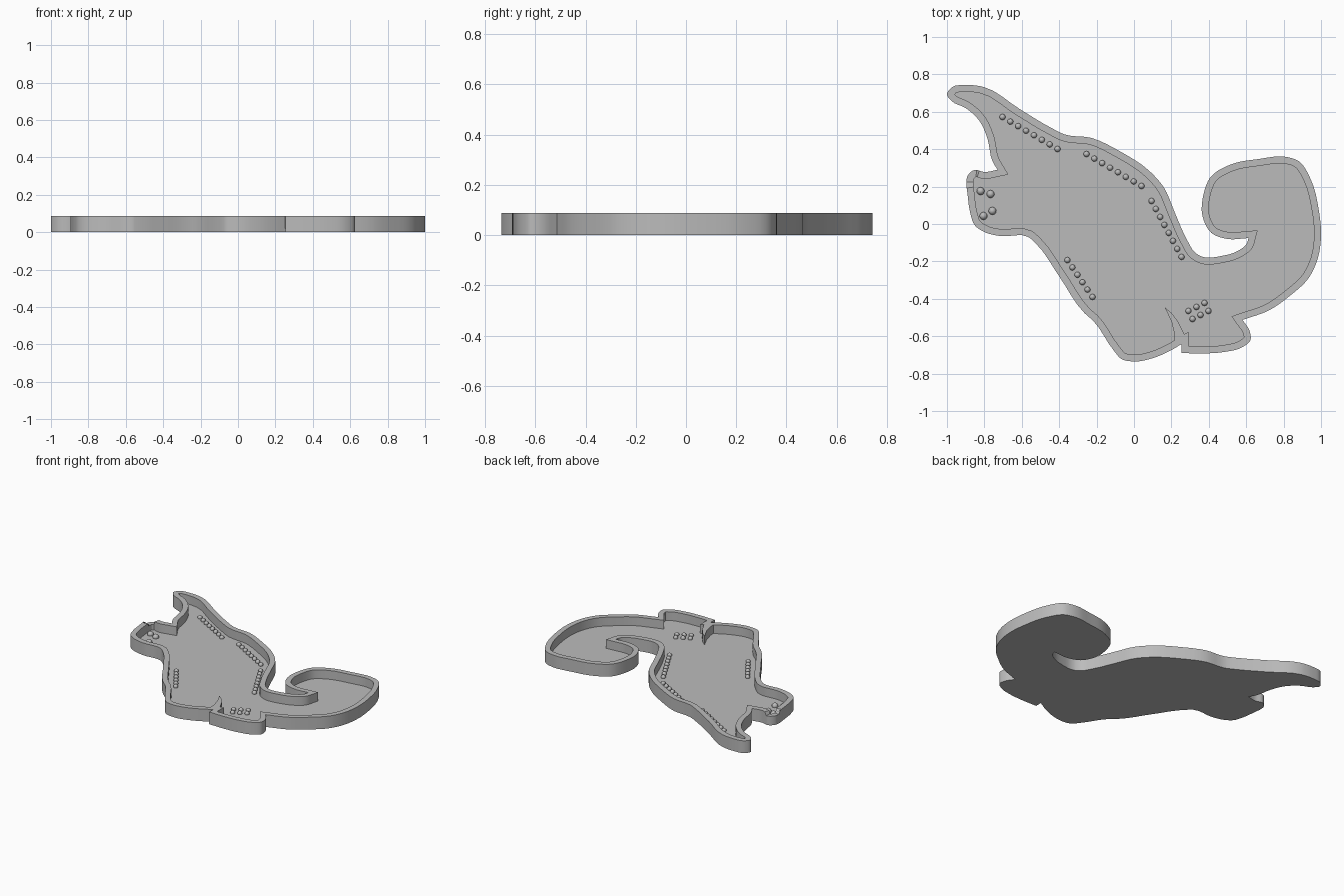
import bpy, bmesh, math
from mathutils import Vector
from mathutils.geometry import intersect_point_line

if "Cube" in bpy.data.objects:
    bpy.data.objects.remove(bpy.data.objects["Cube"])

HEIGHT, FLOOR, WALL = 0.088, 0.025, 0.037

grey = bpy.data.materials.new("plain grey")
grey.diffuse_color = (0.5, 0.5, 0.5, 1)
grey.use_nodes = True
grey.node_tree.nodes["Principled BSDF"].inputs["Base Color"].default_value = grey.diffuse_color

# Outline, clockwise; each run is smooth and ends at a sharp corner
back = [(-.73, .29), (-.757, .337), (-.783, .455), (-.826, .551), (-.9, .62),
        (-.976, .658), (-1, .693), (-.97, .733), (-.906, .743), (-.805, .733),
        (-.612, .615), (-.441, .513), (-.372, .479), (-.227, .46), (-.078, .39),
        (.083, .283), (.158, .198), (.217, .064), (.281, -.08), (.329, -.155),
        (.361, -.174), (.468, -.171), (.564, -.139), (.602, -.107), (.612, -.075)]
tail = [(.612, -.075), (.5, -.08), (.414, -.048), (.366, .043), (.372, .16),
        (.409, .251), (.511, .316), (.671, .348), (.805, .36), (.88, .337),
        (.944, .241), (.987, .08), (1, -.055), (.981, -.19), (.933, -.29),
        (.832, -.385), (.725, -.46), (.58, -.513)]
foot = [(.58, -.513), (.618, -.572), (.623, -.62), (.58, -.658), (.484, -.684),
        (.377, -.692), (.254, -.69)]
heel = [(.254, -.69), (.254, -.642)]
front = [(.254, -.642), (.2, -.674), (.11, -.714), (.003, -.735), (-.067, -.722),
         (-.11, -.674), (-.217, -.519), (-.265, -.476), (-.398, -.283),
         (-.527, -.102), (-.564, -.07), (-.719, -.064), (-.8, -.043),
         (-.853, -.005), (-.874, .053), (-.89, .16), (-.896, .225),
         (-.89, .257), (-.853, .289), (-.8, .278), (-.73, .29)]


def smooth_run(points, steps=4):
    """Centripetal-style spline through the points, without the last one."""
    p = [Vector(q) for q in points]
    if len(p) == 2:
        return p[:1]
    p = [2 * p[0] - p[1]] + p + [2 * p[-1] - p[-2]]
    out = []
    for a, b, c, d in zip(p, p[1:], p[2:], p[3:]):
        l0, l1, l2 = (b - a).length, (c - b).length, (d - c).length
        m1 = ((b - a) / l0 * l1 + (c - b) / l1 * l0) / (l0 + l1) * l1
        m2 = ((c - b) / l1 * l2 + (d - c) / l2 * l1) / (l1 + l2) * l1
        for k in range(steps):
            t = k / steps
            out.append((2*t**3 - 3*t*t + 1) * b + (t**3 - 2*t*t + t) * m1
                       + (3*t*t - 2*t**3) * c + (t**3 - t*t) * m2)
    return out


def inset(outline, width):
    """Mitred inset; spots that fold over reuse the nearest earlier good point."""
    n = len(outline)
    result = []
    for i, p in enumerate(outline):
        d1 = (p - outline[i - 1]).normalized()
        d2 = (outline[(i + 1) % n] - p).normalized()
        n1, n2 = Vector((d1.y, -d1.x)), Vector((d2.y, -d2.x))
        mid = (n1 + n2).normalized()
        q = p + mid * width * min(1 / max(mid.dot(n1), .1), 2.3)
        near = 9
        for a, b in zip(outline, outline[1:] + outline[:1]):
            c, t = intersect_point_line(q, a, b)
            near = min(near, (Vector(c[:2]) - q).length if 0 <= t <= 1 else (a - q).length)
        result.append(q if near > width * .96 else None)
    last = next(q for q in reversed(result) if q)
    index, unique = [], []
    for q in result:
        if q:
            unique.append(q)
        index.append(len(unique) - 1)
    return unique, [i % len(unique) for i in index]


def finish(bm, name, smooth=True):
    bmesh.ops.recalc_face_normals(bm, faces=bm.faces)
    mesh = bpy.data.meshes.new(name)
    bm.to_mesh(mesh)
    bm.free()
    ob = bpy.data.objects.new(name, mesh)
    bpy.context.collection.objects.link(ob)
    mesh.materials.append(grey)
    if smooth:
        bpy.ops.object.select_all(action='DESELECT')
        ob.select_set(True)
        bpy.context.view_layer.objects.active = ob
        bpy.ops.object.shade_smooth_by_angle(angle=math.radians(35))
    return ob


# Tray: base, raised wall with a small step at the nose, recessed floor
outline = [q for run in (back, tail, foot, heel, front) for q in smooth_run(run)]
inner, match = inset(outline, WALL)


def rim(p):
    return .065 if p.x < -.84 and .21 < p.y < .3 else HEIGHT


bm = bmesh.new()
low = [bm.verts.new((p.x, p.y, 0)) for p in outline]
top = [bm.verts.new((p.x, p.y, rim(p))) for p in outline]
lip = [bm.verts.new((p.x, p.y, rim(p))) for p in inner]
bed = [bm.verts.new((p.x, p.y, FLOOR)) for p in inner]
bm.faces.new(low)
bm.faces.new(bed)
for i in range(len(outline)):
    j = (i + 1) % len(outline)
    bm.faces.new((low[i], low[j], top[j], top[i]))
    a, b = lip[match[i]], lip[match[j]]
    bm.faces.new((top[i], top[j], b, a) if a != b else (top[i], top[j], a))
for i in range(len(inner)):
    j = (i + 1) % len(inner)
    bm.faces.new((lip[i], lip[j], bed[j], bed[i]))
bmesh.ops.triangulate(bm, faces=[f for f in bm.faces if len(f.verts) > 4])
finish(bm, "tray")

# Curved wall dividing the leg from the foot
bm = bmesh.new()
fin = [(.163, -.444), (.2, -.475), (.235, -.52), (.27, -.59), (.294, -.655),
       (.254, -.645), (.218, -.64), (.217, -.59), (.2, -.52)]
face = bm.faces.new([bm.verts.new((x, y, FLOOR - .005)) for x, y in fin])
up = bmesh.ops.extrude_face_region(bm, geom=[face])["geom"]
bmesh.ops.translate(bm, vec=(0, 0, HEIGHT - FLOOR + .005),
                    verts=[g for g in up if isinstance(g, bmesh.types.BMVert)])
finish(bm, "leg_divider")


# Round studs on the floor
def studs(name, spots, radius):
    bm = bmesh.new()
    for x, y in spots:
        made = bmesh.ops.create_uvsphere(bm, u_segments=12, v_segments=8, radius=radius)
        bmesh.ops.translate(bm, vec=(x, y, FLOOR + .005), verts=made["verts"])
    finish(bm, name)


def row(a, b, count):
    a, b = Vector(a), Vector(b)
    return [a.lerp(b, k / (count - 1)) for k in range(count)]


studs("ear_studs", row((-.703, .572), (-.409, .401), 8), .016)
studs("shoulder_studs", row((-.254, .374), (.04, .203), 8), .016)
studs("back_studs", row((.094, .123), (.254, -.176), 8), .016)
studs("belly_studs", row((-.356, -.193), (-.222, -.39), 6), .016)
studs("foot_studs", row((.291, -.465), (.377, -.422), 3)
      + row((.313, -.508), (.398, -.465), 3), .016)
studs("face_studs", [(-.82, .176), (-.767, .16), (-.805, .043), (-.757, .07)], .021)
